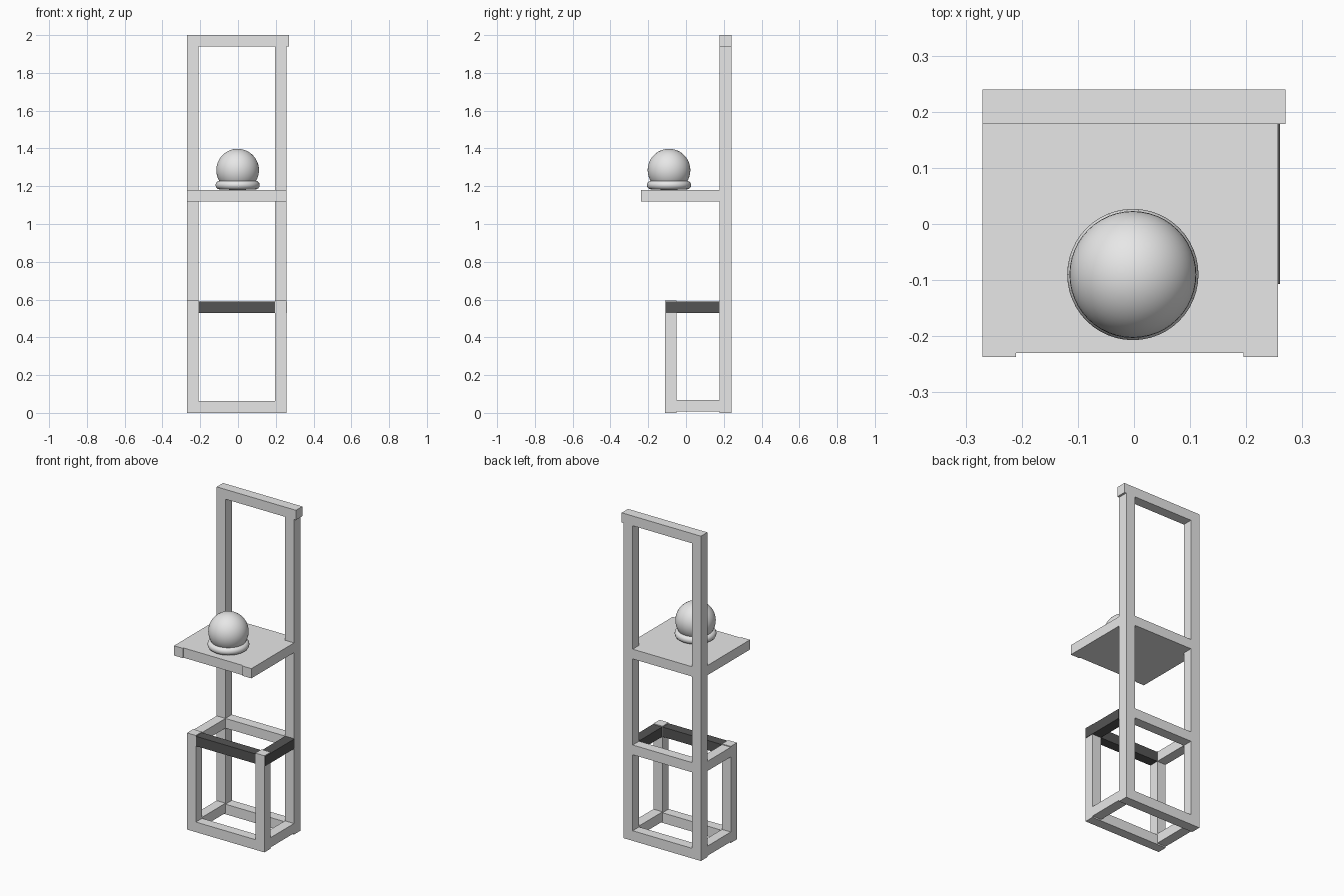
import bpy
import math

cube = bpy.data.objects.get("Cube")
if cube:
    bpy.data.objects.remove(cube, do_unlink=True)


def material(name, value):
    mat = bpy.data.materials.new(name)
    mat.use_nodes = True
    colour = (value, value, value, 1)
    mat.diffuse_color = colour
    mat.node_tree.nodes["Principled BSDF"].inputs["Base Color"].default_value = colour
    return mat


grey = material("light_grey", 0.8)
dark = material("dark_grey", 0.09)


def bar(name, x, y, z, mat=grey):
    """Box between the given (low, high) limits on each axis."""
    limits = (x, y, z)
    bpy.ops.mesh.primitive_cube_add(size=1, location=[(a + b) / 2 for a, b in limits])
    obj = bpy.context.object
    obj.scale = [b - a for a, b in limits]
    bpy.ops.object.transform_apply(location=False, rotation=False, scale=True)
    obj.name = name
    obj.data.materials.append(mat)
    return obj


# Shared limits of the square bars
RIGHT = (-0.27, -0.21)
LEFT = (0.195, 0.257)
SPAN = (-0.21, 0.195)
BACK = (0.178, 0.24)
FRONT = (-0.11, -0.05)
DEPTH = (-0.05, 0.178)
FOOT = (0, 0.062)
SEAT = (0.53, 0.59)
SHELF = (1.12, 1.18)

# Tall back frame
bar("back_post_right", RIGHT, BACK, (0, 1.94))
bar("back_post_left", LEFT, BACK, (0, 1.94))
bar("top_beam", (-0.27, 0.27), BACK, (1.94, 2))
for name, height in (("bottom", FOOT), ("seat", SEAT), ("shelf", SHELF)):
    bar(name + "_back_rail", SPAN, BACK, height)

# Lower base frame
bar("front_post_right", RIGHT, FRONT, (0, 0.595))
bar("front_post_left", LEFT, FRONT, (0, 0.595))
bar("bottom_front_rail", SPAN, FRONT, FOOT)
for side, x in (("right", RIGHT), ("left", LEFT)):
    bar("bottom_side_rail_" + side, x, DEPTH, (0.008, 0.068))
bar("seat_side_rail_right", RIGHT, DEPTH, SEAT)

# Dark seat rails, the left one lapping over the front post
bar("seat_front_rail", SPAN, FRONT, SEAT, dark)
bar("seat_side_rail_left", (0.197, 0.26), (-0.107, 0.178), SEAT, dark)

# Shelf panel between two side rails
bar("shelf_panel", SPAN, (-0.23, 0.178), SHELF)
for side, x in (("right", RIGHT), ("left", LEFT)):
    bar("shelf_side_rail_" + side, x, (-0.237, 0.178), SHELF)

# Ball resting in a ring
bpy.ops.mesh.primitive_uv_sphere_add(segments=48, ring_count=24, radius=0.113,
                                     location=(-0.002, -0.09, 1.285))
ball = bpy.context.object
ball.name = "ball"
bpy.ops.mesh.primitive_torus_add(major_segments=48, minor_segments=16,
                                 major_radius=0.094, minor_radius=0.023,
                                 location=(-0.002, -0.09, 1.206))
ring = bpy.context.object
ring.name = "ball_ring"
for obj in (ball, ring):
    obj.data.materials.append(grey)
    bpy.ops.object.select_all(action="DESELECT")
    obj.select_set(True)
    bpy.context.view_layer.objects.active = obj
    bpy.ops.object.shade_smooth_by_angle(angle=math.radians(40))
